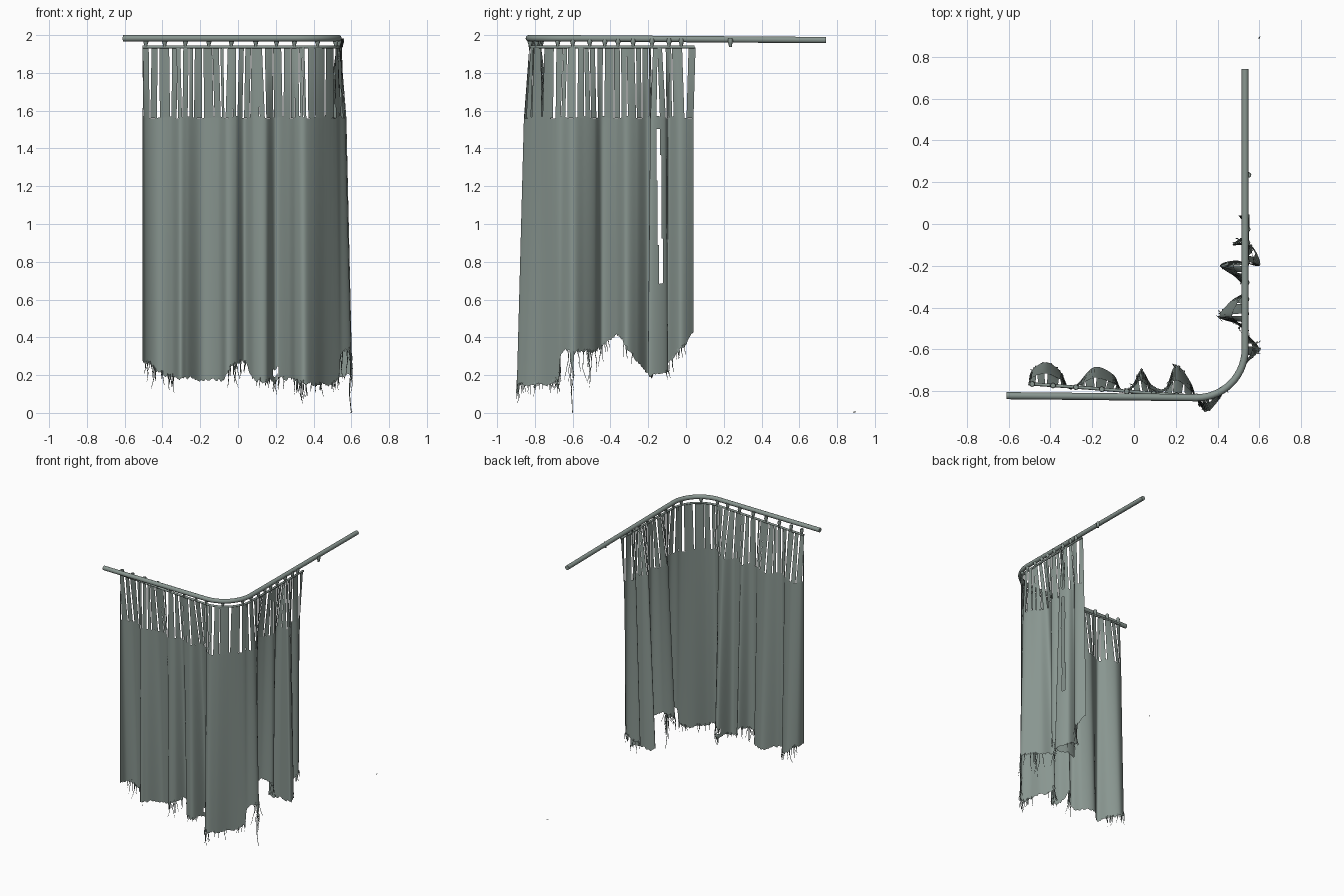
import bpy, bmesh, math, random
from mathutils import Vector

if "Cube" in bpy.data.objects:
    bpy.data.objects.remove(bpy.data.objects["Cube"])

random.seed(7)
mat = bpy.data.materials.new("grey_green")
mat.diffuse_color = (0.25, 0.305, 0.28, 1)
mat.use_nodes = True
mat.node_tree.nodes["Principled BSDF"].inputs["Base Color"].default_value = mat.diffuse_color


def finish(bm, name, smooth=True):
    me = bpy.data.meshes.new(name)
    bm.to_mesh(me)
    bm.free()
    me.materials.append(mat)
    ob = bpy.data.objects.new(name, me)
    bpy.context.collection.objects.link(ob)
    if smooth:
        bpy.ops.object.select_all(action='DESELECT')
        ob.select_set(True)
        bpy.context.view_layer.objects.active = ob
        bpy.ops.object.shade_smooth_by_angle(angle=math.radians(50))
    return ob


def tube(bm, pts, radii, sides):
    rings = []
    for i, p in enumerate(pts):
        d = (pts[min(i + 1, len(pts) - 1)] - pts[max(i - 1, 0)]).normalized()
        ref = Vector((0, 0, 1)) if abs(d.z) < 0.8 else Vector((1, 0, 0))
        a = d.cross(ref).normalized()
        b = a.cross(d)
        rings.append([bm.verts.new(p + radii[i] * (a * math.cos(t) + b * math.sin(t)))
                      for t in (2 * math.pi * k / sides for k in range(sides))])
    for r, q in zip(rings, rings[1:]):
        for k in range(sides):
            bm.faces.new((r[k], r[(k + 1) % sides], q[(k + 1) % sides], q[k]))
    bm.faces.new(rings[0][::-1])
    bm.faces.new(rings[-1])


def bend(cx, cy, r):
    return [(cx + r * math.sin(t), cy - r * math.cos(t))
            for t in (math.pi / 2 * k / 14 for k in range(15))]


def spline(ctrl, n):
    out = []
    for i in range(len(ctrl) - 1):
        p0, p1, p2, p3 = (Vector(ctrl[min(max(j, 0), len(ctrl) - 1)]) for j in range(i - 1, i + 3))
        for k in range(n):
            t = k / n
            out.append(0.5 * (2 * p1 + (p2 - p0) * t + (2 * p0 - 5 * p1 + 4 * p2 - p3) * t * t
                              + (3 * p1 - p0 - 3 * p2 + p3) * t ** 3))
    return out + [Vector(ctrl[-1])]


# curved rail
rail2d = [(-0.61, -0.822), (-0.2, -0.826)] + bend(0.30, -0.60, 0.232) + [(0.532, 0.0), (0.532, 0.742)]
rail = [Vector((x, y, 1.983 - 0.007 * max(0, y + 0.6))) for x, y in rail2d]
bm = bmesh.new()
tube(bm, rail, [0.017] * len(rail), 14)
finish(bm, "rail")

# thin hem cord below the rail
hem2d = [(-0.505, -0.765), (-0.2, -0.787), (0.1, -0.812)] + bend(0.30, -0.59, 0.235) + \
        [(0.54, -0.3), (0.545, 0.045)]
hem = [Vector((x, y, 1.937)) for x, y in hem2d]
bm = bmesh.new()
tube(bm, hem, [0.008] * len(hem), 8)
finish(bm, "hem_cord")


def along(s):
    # point at distance s along the cord
    for a, b in zip(hem2d, hem2d[1:]):
        a, b = Vector(a), Vector(b)
        d = (b - a).length
        if s <= d:
            return a.lerp(b, s / d)
        s -= d
    return Vector(hem2d[-1])


def nearest(x, y):
    # distance along the cord closest to x, y
    p, best, run = Vector((x, y)), (9, 0), 0
    for a, b in zip(hem2d, hem2d[1:]):
        a, b = Vector(a), Vector(b)
        t = min(1, max(0, (p - a).dot(b - a) / (b - a).length_squared))
        best = min(best, ((a.lerp(b, t) - p).length, run + t * (b - a).length))
        run += (b - a).length
    return best[1]


# gliders between rail and cord
bm = bmesh.new()
spots = [(x, -0.8) for x in (-0.49, -0.39, -0.28, -0.155, -0.035, 0.095, 0.205, 0.3)] + \
        [(0.42, -0.79), (0.52, -0.68)] + \
        [(0.54, y) for y in (-0.6, -0.51, -0.43, -0.36, -0.28, -0.18, -0.09, -0.025)]
for s in spots + [(0.548, 0.235)]:
    q = along(nearest(*s)) if s[1] < 0.2 else Vector(s)
    tube(bm, [Vector((q.x, q.y, z)) for z in (1.938, 1.95, 1.958, 1.966, 1.982)],
         [0.008, 0.009, 0.012, 0.014, 0.012], 8)
finish(bm, "gliders")

# cloth plan: x, y, height of torn bottom edge
plan = [(-0.505, -0.77, .28), (-0.49, -0.70, .27), (-0.42, -0.66, .22), (-0.35, -0.71, .19),
        (-0.31, -0.79, .18), (-0.27, -0.765, .18), (-0.19, -0.685, .18), (-0.10, -0.72, .17),
        (-0.06, -0.79, .20), (-0.01, -0.775, .27), (0.035, -0.695, .27), (0.085, -0.77, .18),
        (0.15, -0.785, .16), (0.20, -0.675, .17), (0.27, -0.755, .18), (0.305, -0.85, .16),
        (0.35, -0.895, .15), (0.40, -0.85, .15), (0.46, -0.76, .15), (0.53, -0.68, .18),
        (0.548, -0.66, .31), (0.602, -0.60, .32), (0.555, -0.54, .32), (0.49, -0.48, .33),
        (0.40, -0.445, .35), (0.455, -0.37, .41), (0.53, -0.32, .36), (0.49, -0.26, .28),
        (0.41, -0.20, .20), (0.49, -0.175, .20), (0.603, -0.20, .20), (0.56, -0.10, .23),
        (0.47, -0.10, .25), (0.55, -0.03, .33), (0.495, 0.04, .43)]
cols = spline(plan, 14)
raw = [nearest(c.x, c.y) for c in cols]
anchors = []
for i in range(len(raw)):
    w = min(14, i, len(raw) - 1 - i)
    anchors.append(along(sum(raw[i - w:i + w + 1]) / (2 * w + 1)))
rag = 0
for c in cols:
    rag = 0.6 * rag + random.uniform(-0.009, 0.009)
    c.z += rag
TOP, F = 1.565, 0.5


def cloth_at(i, z):
    f = F + (1 - F) * (TOP - z) / 1.4 if z <= TOP else 0.05 + (F - 0.05) * (1.937 - z) / (1.937 - TOP)
    q = anchors[i].lerp(Vector((cols[i].x, cols[i].y)), f)
    return Vector((q.x, q.y, z))


# hanging cloth with ragged bottom, a long slit and a small hole
bm = bmesh.new()
rows = 40
grid = []
for i, c in enumerate(cols):
    top = TOP + 0.006 * math.sin(i * 0.21)
    grid.append([bm.verts.new(cloth_at(i, top + (c.z - top) * k / rows)) for k in range(rows + 1)])
for a, b in zip(grid, grid[1:]):
    for k in range(rows):
        m = (a[k].co + b[k + 1].co) / 2
        slit = 0.7 < m.z < 1.5 and abs(m.y + 0.14 + 0.02 * (m.z - 1.1)) < 0.011
        hole = abs(m.x - 0.2) < 0.014 and 0.19 < m.z < 0.235
        if not (slit or hole):
            bm.faces.new((a[k], a[k + 1], b[k + 1], b[k]))
bmesh.ops.delete(bm, geom=[v for v in bm.verts if not v.link_faces], context='VERTS')
finish(bm, "curtain_cloth")

# torn strips joining cloth and cord
bm = bmesh.new()
i = 0
while i < len(cols) - 2:
    w = min(random.randint(4, 11), len(cols) - 1 - i)
    slant = Vector((random.uniform(-0.012, 0.012), random.uniform(-0.006, 0.006), 0))
    if cols[i].x > 0.45:
        slant = Vector((slant.y, slant.x, 0))
    prev = None
    for j in range(i, i + w + 1):
        cur = [bm.verts.new(cloth_at(j, z) + slant * max(0, (z - TOP) / 0.37))
               for z in (1.56, 1.65, 1.74, 1.83, 1.935)]
        if prev:
            for k in range(4):
                bm.faces.new((prev[k], cur[k], cur[k + 1], prev[k + 1]))
        prev = cur
    i += w + random.choice((1, 1, 1, 2, 2, 3))
finish(bm, "torn_strips")

# frayed threads: x, y, count, longest length
bm = bmesh.new()


def thread(p, length):
    pts, drift = [p.copy()], Vector((random.uniform(-.15, .15), random.uniform(-.15, .15), 0))
    for _ in range(5):
        kink = Vector((random.uniform(-.25, .25), random.uniform(-.25, .25), -1)) + drift
        p = p + kink * length / 5
        p.z = max(p.z, 0.004)
        p.x = min(p.x, 0.606)
        p.y = max(p.y, -0.9)
        pts.append(p)
    tube(bm, pts, [0.0032, 0.0028, 0.0024, 0.002, 0.0016, 0.0008], 3)


for x, y, n, longest in [(-0.45, -0.68, 8, .12), (-0.37, -0.7, 8, .11), (-0.03, -0.78, 8, .14),
                         (0.03, -0.7, 5, .12), (0.15, -0.78, 5, .07), (0.2, -0.69, 6, .08),
                         (0.31, -0.85, 8, .12), (0.36, -0.89, 5, .1), (0.42, -0.82, 6, .08),
                         (0.5, -0.71, 8, .07), (0.58, -0.6, 7, .25), (0.52, -0.51, 8, .2),
                         (0.42, -0.4, 6, .12), (0.5, -0.3, 4, .1), (0.45, -0.18, 2, .03),
                         (0.54, -0.08, 5, .06), (0.5, -0.07, 4, .08), (0.53, 0.0, 5, .08)]:
    near = sorted(cols, key=lambda c: (c.x - x) ** 2 + (c.y - y) ** 2)[:16]
    for _ in range(n):
        c = random.choice(near)
        q = cloth_at(cols.index(c), c.z + 0.015)
        thread(q, longest * random.uniform(0.4, 1))
# longest thread reaching the ground
tube(bm, [Vector(p) for p in ((.597, -.6, .33), (.595, -.61, .2), (.59, -.605, .1), (.6, -.6, 0))],
     [.004, .003, .003, .002], 3)
finish(bm, "frayed_threads", False)

# loose scrap of thread on the ground
bm = bmesh.new()
tube(bm, [Vector((0.597, 0.888, 0.003)), Vector((0.604, 0.898, 0.006))], [0.003, 0.002], 4)
finish(bm, "loose_scrap", False)
